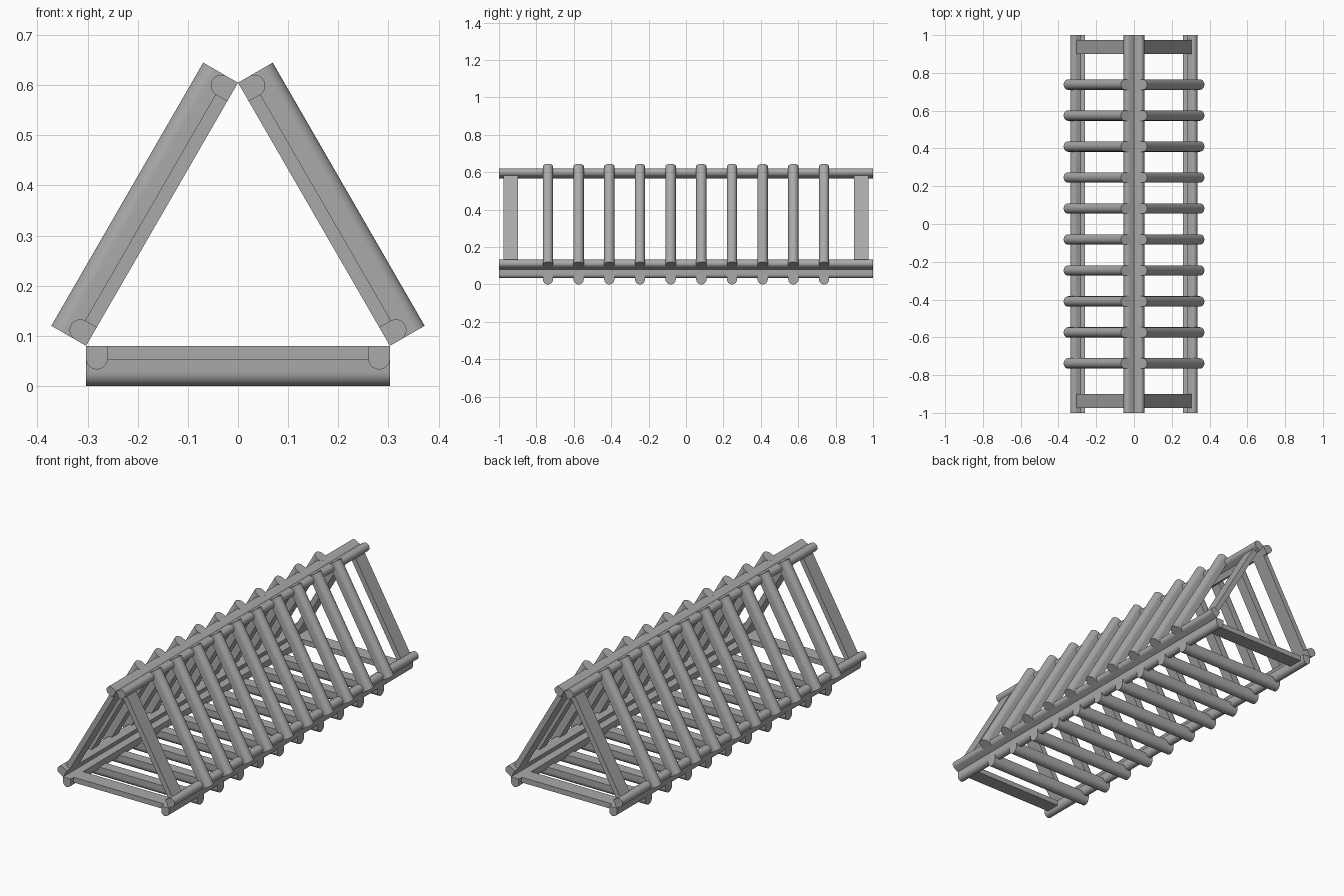
import bpy, bmesh, math
from mathutils import Matrix, Vector

cube = bpy.data.objects.get("Cube")
if cube:
    bpy.data.objects.remove(cube, do_unlink=True)

grey = bpy.data.materials.new("plain grey")
grey.use_nodes = True
grey.diffuse_color = (0.4, 0.4, 0.4, 1)
grey.node_tree.nodes["Principled BSDF"].inputs["Base Color"].default_value = (0.4, 0.4, 0.4, 1)

SIDE = 0.606                      # length of each panel edge
DEPTH = 0.08                      # panel thickness
CENTRE = Vector((0, 0, DEPTH + SIDE * math.sqrt(3) / 6))


def half_round(radius, low, high, segments=20):
    """Outline with a round bottom and a flat top: (across, height) pairs."""
    arc = [(radius * math.cos(a), low + radius + radius * math.sin(a))
           for a in (math.pi + math.pi * i / segments for i in range(segments + 1))]
    return arc + [(radius, high), (-radius, high)]


def box_outline(half, low, high):
    return [(-half, low), (half, low), (half, high), (-half, high)]


def bar(name, outline, centre, half_length, along_x, turn):
    """Extrude an outline into a bar, then turn it into its panel's place."""
    bm = bmesh.new()
    ends = []
    for t in (-half_length, half_length):
        ends.append([bm.verts.new((t, centre + a, h) if along_x else (centre + a, t, h))
                     for a, h in outline])
    n = len(outline)
    for i in range(n):
        j = (i + 1) % n
        bm.faces.new((ends[0][i], ends[0][j], ends[1][j], ends[1][i]))
    bm.faces.new(ends[0])
    bm.faces.new(ends[1])
    bmesh.ops.recalc_face_normals(bm, faces=bm.faces)
    bmesh.ops.rotate(bm, cent=CENTRE, matrix=Matrix.Rotation(turn, 3, 'Y'), verts=bm.verts)
    mesh = bpy.data.meshes.new(name)
    bm.to_mesh(mesh)
    bm.free()
    mesh.materials.append(grey)
    obj = bpy.data.objects.new(name, mesh)
    bpy.context.collection.objects.link(obj)
    obj.select_set(True)
    bpy.context.view_layer.objects.active = obj


bpy.ops.object.select_all(action='DESELECT')
rail = half_round(0.0215, 0.033, DEPTH)
slat = half_round(0.0275, 0, 0.053)
brace = box_outline(0.038, 0.053, DEPTH)

# Three identical panels around a triangle
for k, panel in enumerate(("bottom", "left", "right")):
    turn = -k * math.tau / 3
    for s, edge in ((-1, "first"), (1, "second")):
        bar(f"{panel}_{edge}_rail", rail, s * (SIDE / 2 - 0.0215), 1, False, turn)
        bar(f"{panel}_{edge}_brace", brace, s * 0.937, 0.26, True, turn)
    for i in range(10):
        bar(f"{panel}_slat_{i + 1}", slat, (i - 4.5) * 0.164, SIDE / 2, True, turn)

bpy.ops.object.shade_smooth_by_angle(angle=math.radians(35))
